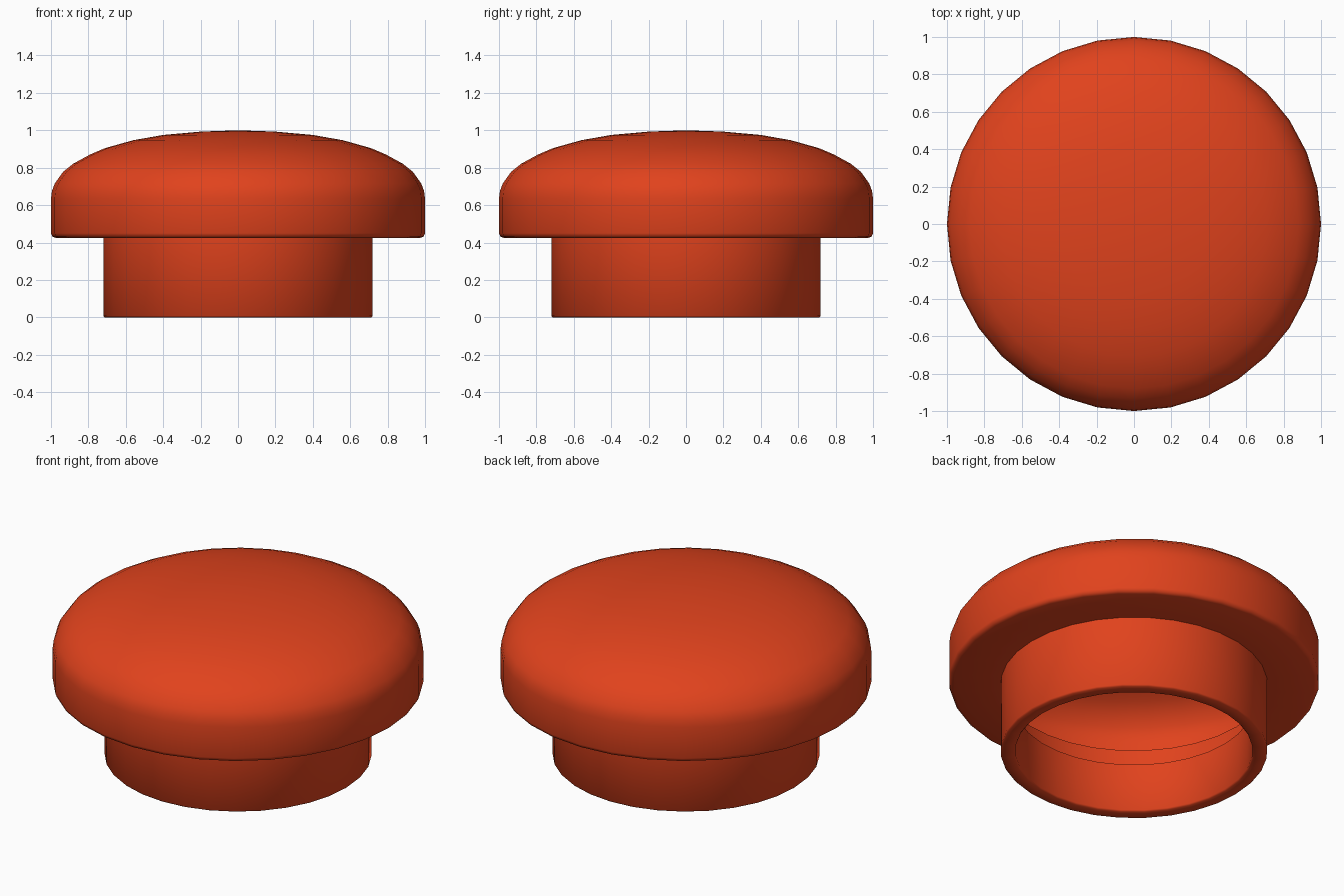
import bpy, bmesh, math

if "Cube" in bpy.data.objects:
    bpy.data.objects.remove(bpy.data.objects["Cube"])

SIDES = 32


def lathe(name, profile, color):
    """Spin an (radius, height) profile round z; radius 0 closes to a pole."""
    bm = bmesh.new()
    rings = []
    for r, z in profile:
        if r == 0:
            rings.append([bm.verts.new((0, 0, z))] * SIDES)
        else:
            rings.append([bm.verts.new((r * math.cos(2 * math.pi * i / SIDES),
                                        r * math.sin(2 * math.pi * i / SIDES), z))
                          for i in range(SIDES)])
    for a, b in zip(rings, rings[1:]):
        for i in range(SIDES):
            j = (i + 1) % SIDES
            loop = list(dict.fromkeys((a[i], b[i], b[j], a[j])))
            bm.faces.new(loop)
    bm.normal_update()
    mesh = bpy.data.meshes.new(name)
    bm.to_mesh(mesh)
    bm.free()
    obj = bpy.data.objects.new(name, mesh)
    bpy.context.collection.objects.link(obj)
    mat = bpy.data.materials.new(name + "_red")
    mat.diffuse_color = color
    mat.use_nodes = True
    mat.node_tree.nodes["Principled BSDF"].inputs["Base Color"].default_value = mat.diffuse_color
    mesh.materials.append(mat)
    bpy.context.view_layer.objects.active = obj
    obj.select_set(True)
    bpy.ops.object.shade_smooth_by_angle(angle=math.radians(50))
    return obj


# Domed head, rounded lower edge, flat underside
head = [(0, 1.0), (0.2, 0.993), (0.4, 0.975), (0.56, 0.947), (0.71, 0.905),
        (0.79, 0.871), (0.88, 0.822), (0.935, 0.778), (0.98, 0.715),
        (0.995, 0.675), (1.0, 0.635), (1.0, 0.45), (0.993, 0.432), (0.975, 0.425)]
# Hollow stem: outer wall, softened rim, short inner lip left open at the top
stem = [(0.72, 0.425), (0.72, 0.008), (0.712, 0.0), (0.648, 0.0),
        (0.64, 0.008), (0.64, 0.29)]

lathe("push_button_cap", head + stem, (0.75, 0.055, 0.012, 1))
